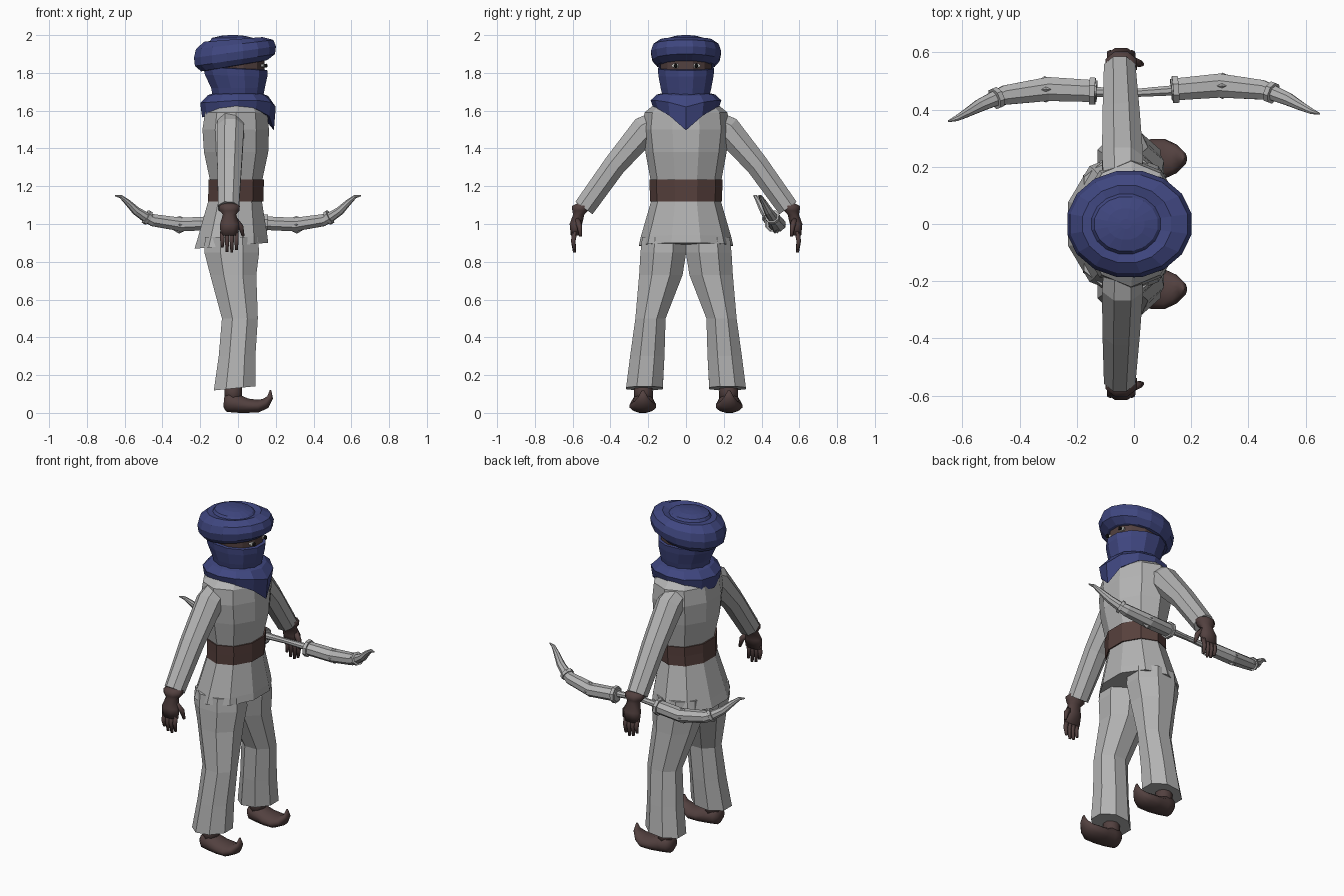
import bpy, math
from mathutils import Vector

X, Z = Vector((1, 0, 0)), Vector((0, 0, 1))


def material(name, rgb):
    m = bpy.data.materials.new(name)
    m.diffuse_color = (*rgb, 1)
    return m


CLOTH = material("grey_cloth", (0.45, 0.45, 0.45))
BLUE = material("blue_wrap", (0.050, 0.062, 0.215))
BROWN = material("brown_skin", (0.085, 0.052, 0.050))
BELT = material("belt_leather", (0.095, 0.052, 0.046))
WHITE = material("eye_white", (0.6, 0.6, 0.57))
DARK = material("pupil_dark", (0.01, 0.01, 0.01))


def loft(name, rings, mat, n=8, ref=X, tangent=None, half=True, cap=True,
         mirror=False, smooth=False, shape=None):
    """Skin rings (x, y, z, size along ref, size across, slope)."""
    cs = [Vector(r[:3]) for r in rings]
    angles = [(i + (0.5 if half else 0)) * math.tau / n for i in range(n)]
    mu = max(abs(math.cos(a)) for a in angles)
    mv = max(abs(math.sin(a)) for a in angles)
    verts = []
    for k, r in enumerate(rings):
        t = tangent or (cs[min(k + 1, len(cs) - 1)] - cs[max(k - 1, 0)]).normalized()
        v = t.cross(ref).normalized()
        u = v.cross(t)
        slope = r[5] if len(r) > 5 else 0
        for a in angles:
            du = r[3] * math.cos(a) / mu
            p = cs[k] + u * du + v * (r[4] * math.sin(a) / mv) + t * (slope * du)
            verts.append(shape(p, k) if shape else p)
    faces = [(k * n + i, k * n + (i + 1) % n, (k + 1) * n + (i + 1) % n, (k + 1) * n + i)
             for k in range(len(rings) - 1) for i in range(n)]
    if cap:
        faces += [tuple(range(n))[::-1], tuple(range((len(rings) - 1) * n, len(rings) * n))]
    me = bpy.data.meshes.new(name)
    me.from_pydata(verts, [], faces)
    import bmesh
    bm = bmesh.new()
    bm.from_mesh(me)
    bmesh.ops.recalc_face_normals(bm, faces=bm.faces)
    bm.to_mesh(me)
    bm.free()
    me.materials.append(mat)
    ob = bpy.data.objects.new(name, me)
    bpy.context.collection.objects.link(ob)
    if mirror:
        m = ob.modifiers.new("mirror", 'MIRROR')
        m.use_axis = (False, True, False)
    if smooth:
        me.polygons.foreach_set("use_smooth", [True] * len(me.polygons))
    return ob


# Tunic with flared hem, and the belt around it
loft("tunic", [(-.035, 0, .885, .195, .25, .08), (-.03, 0, .93, .185, .24, .06),
               (-.015, 0, 1.13, .14, .182), (-.01, 0, 1.23, .138, .187),
               (-.01, 0, 1.38, .17, .215), (-.012, 0, 1.5, .176, .23),
               (-.01, 0, 1.59, .165, .22), (-.005, 0, 1.635, .13, .165)],
     CLOTH, n=10, tangent=Z)
loft("belt", [(-.013, 0, 1.12, .147, .19), (-.01, 0, 1.18, .146, .192),
              (-.01, 0, 1.235, .147, .194)], BELT, n=10, tangent=Z)

# Wide trousers
loft("trouser_legs", [(-.035, .115, .93, .14, .117), (-.033, .12, .85, .145, .121),
                      (-.025, .133, .73, .122, .115), (.01, .188, .5, .095, .08),
                      (-.005, .205, .3, .097, .091), (-.018, .22, .13, .11, .097, .1)],
     CLOTH, n=8, tangent=Z, mirror=True)

# Sleeves
loft("sleeves", [(-.04, .13, 1.55, .065, .06), (-.04, .215, 1.5, .072, .076),
                 (-.045, .375, 1.315, .065, .06), (-.05, .54, 1.085, .055, .056)],
     CLOTH, n=8, mirror=True)

# Hands: wrist cuff, palm, fingers, thumb
loft("hands", [(-.045, .545, 1.11, .035, .03), (-.045, .558, 1.095, .055, .045),
               (-.045, .56, 1.07, .052, .042), (-.045, .568, 1.05, .035, .03),
               (-.045, .583, 1.0, .05, .033), (-.045, .588, .94, .048, .022)],
     BROWN, n=8, tangent=Z, mirror=True, smooth=True)
for i, tip in enumerate((.875, .853, .848, .862)):
    x = -.083 + .025 * i
    loft("finger_%d" % (i + 1), [(x, .588, .96, .012, .014), (x, .597, .91, .011, .012),
                                 (x, .59, tip, .007, .008)],
         BROWN, n=6, tangent=Z, mirror=True, smooth=True)
loft("thumbs", [(-.015, .575, 1.02, .015, .018), (.015, .563, .985, .014, .014),
                (.028, .558, .935, .007, .008)], BROWN, n=6, mirror=True, smooth=True)

# Curled-toe shoes and ankles
loft("shoes", [(-.075, .228, .06, .028, .035), (-.055, .228, .058, .052, .055),
               (-.01, .228, .05, .05, .06), (.05, .228, .038, .038, .068),
               (.105, .228, .036, .034, .07), (.145, .228, .05, .028, .05),
               (.17, .228, .082, .016, .026), (.172, .228, .12, .004, .006)],
     BROWN, n=12, ref=Z, mirror=True, smooth=True)
loft("ankles", [(-.025, .226, .06, .045, .05), (-.025, .226, .115, .046, .05),
                (-.025, .224, .22, .04, .04)], BROWN, n=10, tangent=Z, mirror=True, smooth=True)

# Head, eyes
loft("head", [(-.01, 0, 1.72, .12, .11), (-.01, 0, 1.8, .15, .135),
              (-.01, 0, 1.9, .15, .135)], BROWN, n=12, tangent=Z)
for name, x, r, mat in (("eye_whites", .122, .021, WHITE), ("pupils", .137, .009, DARK)):
    loft(name, [(x, .055, 1.838, .008, r * .7), (x + .014, .055, 1.838, .011, r),
                (x + .018, .055, 1.838, .006, r * .5)],
         mat, n=8, ref=Z, tangent=X, mirror=True)

# Face veil
loft("face_veil", [(0, 0, 1.6, .13, .12), (0, 0, 1.66, .13, .12), (0, 0, 1.72, .142, .134),
                   (-.01, 0, 1.785, .165, .146, -.03), (-.014, 0, 1.822, .17, .149, -.05),
                   (-.014, 0, 1.826, .148, .13, -.05)], BLUE, n=12, tangent=Z)

# Turban: tilted roll with a low crown
loft("turban", [(-.02, 0, 1.835, .14, .125, .17), (-.02, 0, 1.838, .175, .152, .17),
                (-.016, 0, 1.868, .212, .178, .15), (-.016, 0, 1.91, .217, .186, .14),
                (-.018, 0, 1.95, .205, .172, .12), (-.025, 0, 1.977, .155, .135, .08),
                (-.028, 0, 1.972, .12, .105, .03), (-.028, 0, 1.985, .11, .095),
                (-.028, 0, 1.996, .065, .055), (-.028, 0, 2.0, .02, .017)],
     BLUE, n=16, tangent=Z)


# Neck scarf, dropping to a point at the chest
def drape(p, k):
    c = p.x / .2
    drop = (0, .12, .035, .01, 0)[k]
    side = max(0, 1 - abs(p.y) / .14)
    p.z -= drop * (max(0, c) * side if c > 0 else -.4 * c)
    return p


loft("neck_scarf", [(0, 0, 1.60, .12, .12), (0, 0, 1.61, .19, .172), (0, 0, 1.655, .2, .187),
                    (0, 0, 1.685, .16, .155), (0, 0, 1.695, .12, .115)],
     BLUE, n=12, tangent=Z, half=False, cap=False, shape=drape)

# Bow: grip, two limbs with collars and diamond bosses
loft("bow_grip", [(-.15, .462, 1.01, .018, .018), (0, .458, 1.015, .014, .014),
                  (.15, .468, 1.01, .018, .018)], CLOTH, n=8, ref=Z)
limb = [(.13, .467, 1.005, .036, .038), (.3, .478, .997, .036, .042),
        (.45, .46, 1.02, .032, .034), (.49, .447, 1.037, .025, .026),
        (.54, .425, 1.07, .021, .022), (.585, .4, 1.115, .015, .015),
        (.62, .382, 1.145, .009, .01), (.65, .372, 1.15, .003, .003)]
for s, side in ((-1, "left"), (1, "right")):
    def place(rings):
        return [(s * x, y + .02 * s * x, z, a, b) for x, y, z, a, b in rings]
    loft("bow_limb_" + side, place(limb), CLOTH, n=8, ref=Z)
    loft("inner_collar_" + side, place([(.135, .467, 1.005, .045, .047),
                                        (.155, .468, 1.004, .045, .047)]), CLOTH, n=8, ref=Z)
    loft("outer_collar_" + side, place([(.473, .453, 1.03, .036, .036),
                                        (.488, .447, 1.039, .036, .036)]), CLOTH, n=8, ref=Z)
    loft("diamond_boss_" + side, place([(.26, .477, .996, .022, .022),
                                        (.31, .477, .996, .047, .046),
                                        (.36, .474, 1.0, .022, .022)]),
         CLOTH, n=4, ref=Z, half=False)
